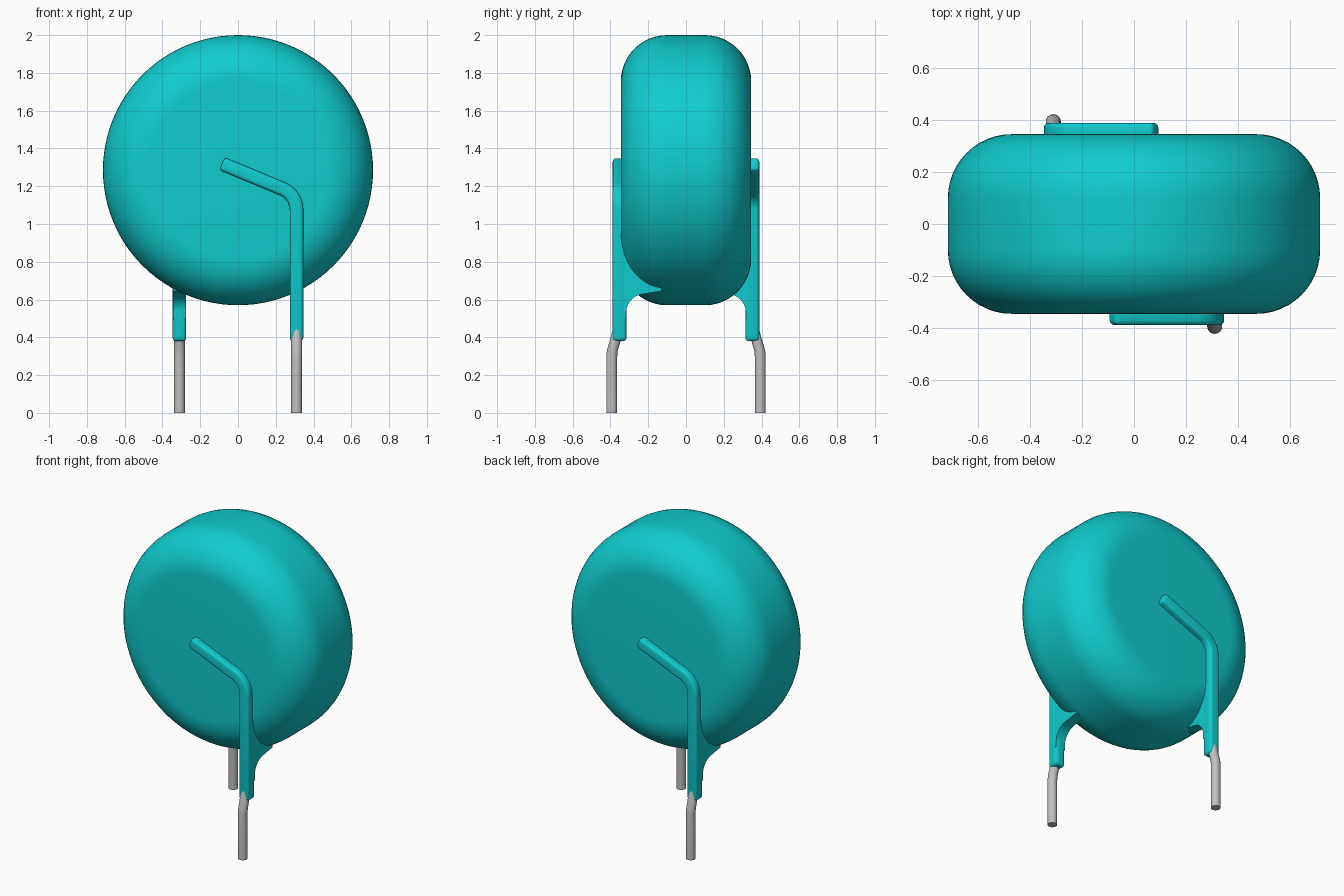
import bpy, bmesh, math
from mathutils import Matrix, Vector

cube = bpy.data.objects.get("Cube")
if cube:
    bpy.data.objects.remove(cube, do_unlink=True)


def make_material(name, rgb, roughness):
    m = bpy.data.materials.new(name)
    m.use_nodes = True
    m.diffuse_color = (*rgb, 1)
    bsdf = m.node_tree.nodes["Principled BSDF"]
    bsdf.inputs["Base Color"].default_value = (*rgb, 1)
    bsdf.inputs["Roughness"].default_value = roughness
    return m


teal = make_material("teal coating", (0.005, 0.60, 0.62), 0.5)
grey = make_material("tinned wire", (0.53, 0.53, 0.53), 0.5)


def add_object(name, bm, mat, bevel=0.0):
    bmesh.ops.recalc_face_normals(bm, faces=bm.faces)
    me = bpy.data.meshes.new(name)
    bm.to_mesh(me)
    bm.free()
    me.materials.append(mat)
    ob = bpy.data.objects.new(name, me)
    bpy.context.collection.objects.link(ob)
    bpy.ops.object.select_all(action='DESELECT')
    ob.select_set(True)
    bpy.context.view_layer.objects.active = ob
    if bevel:
        mod = ob.modifiers.new("Rounded edges", 'BEVEL')
        mod.width, mod.segments = bevel, 4
        mod.limit_method, mod.angle_limit = 'ANGLE', math.radians(40)
        bpy.ops.object.modifier_apply(modifier=mod.name)
    bpy.ops.object.shade_smooth_by_angle(angle=math.radians(35))
    return ob


def prism(points, offset):
    """Closed outline extruded along the offset vector."""
    bm = bmesh.new()
    face = bm.faces.new([bm.verts.new(p) for p in points])
    out = bmesh.ops.extrude_face_region(bm, geom=[face])
    verts = [v for v in out["geom"] if isinstance(v, bmesh.types.BMVert)]
    bmesh.ops.translate(bm, verts=verts, vec=offset)
    return bm


def arc(cx, cy, r, a0, a1, n):
    return [(cx + r * math.cos(math.radians(a0 + (a1 - a0) * i / n)),
             cy + r * math.sin(math.radians(a0 + (a1 - a0) * i / n)))
            for i in range(n + 1)]


# Disc body: rounded profile spun around the y axis
R, HALF, FILLET, CZ = 0.715, 0.345, 0.245, 1.285
c = (R - FILLET, HALF - FILLET)
profile = ([(0, -HALF)] + arc(c[0], -c[1], FILLET, -90, 0, 12)
           + arc(c[0], c[1], FILLET, 0, 90, 12) + [(0, HALF)])
bm = bmesh.new()
verts = [bm.verts.new((r, y, CZ)) for r, y in profile]
edges = [bm.edges.new(pair) for pair in zip(verts, verts[1:])]
bmesh.ops.spin(bm, geom=verts + edges, cent=(0, 0, CZ), axis=(0, 1, 0),
               angle=math.tau, steps=96)
bmesh.ops.remove_doubles(bm, verts=bm.verts, dist=1e-5)
add_object("disc_body", bm, teal)

# Centre line of the coated lead ridge, in x and z
LX, HW = 0.31, 0.036
slope = math.radians(67.4)
bend = arc(LX - 0.12, 1.075, 0.12, 0, 67.4, 10)
along = Vector((-math.sin(slope), math.cos(slope)))
tip = Vector(bend[-1]) + along * ((bend[-1][0] + 0.085) / math.sin(slope))
path = [Vector((LX, 0.38))] + [Vector(p) for p in bend] + [tip]


def ridge_outline():
    right, left = [], []
    for i, p in enumerate(path):
        a = 0 if i == 0 else min(67.4, (i - 1) * 6.74)
        n = Vector((math.cos(math.radians(a)), math.sin(math.radians(a)))) * HW
        right.append(p + n)
        left.append(p - n)
    return [(p.x, -0.388, p.y) for p in right + left[::-1]]


# Flared web joining the lead to the rim, in y and z
web = ([(-0.365, 0.46), (-0.317, 0.50)]
       + arc(-0.217, 0.53, 0.10, 180, 95, 9)
       + [(-0.13, 0.645), (-0.13, 0.80), (-0.30, 1.0), (-0.365, 1.0)])

# Each side is the other turned half way round the vertical axis
for side, angle in (("front", 0), ("back", math.pi)):
    turn = Matrix.Rotation(angle, 4, 'Z')

    bm = prism(ridge_outline(), (0, 0.073, 0))
    bm.transform(turn)
    add_object(side + "_lead_coating", bm, teal, 0.018)

    w = HW - 0.001
    bm = prism([(LX - w, y, z) for y, z in web], (2 * w, 0, 0))
    bm.transform(turn)
    add_object(side + "_lead_web", bm, teal)

    # Kinked bare wire built from stacked rings
    bm = bmesh.new()
    rings = []
    for y, z in ((-0.393, 0), (-0.393, 0.30), (-0.390, 0.33),
                 (-0.364, 0.42), (-0.355, 0.46)):
        rings.append([bm.verts.new((x, yy, z))
                      for x, yy in arc(LX, y, 0.029, 0, 345, 23)])
    for a, b in zip(rings, rings[1:]):
        for i in range(24):
            j = (i + 1) % 24
            bm.faces.new((a[i], a[j], b[j], b[i]))
    bm.faces.new(rings[0])
    bm.faces.new(rings[-1])
    bm.transform(turn)
    add_object(side + "_wire", bm, grey)
